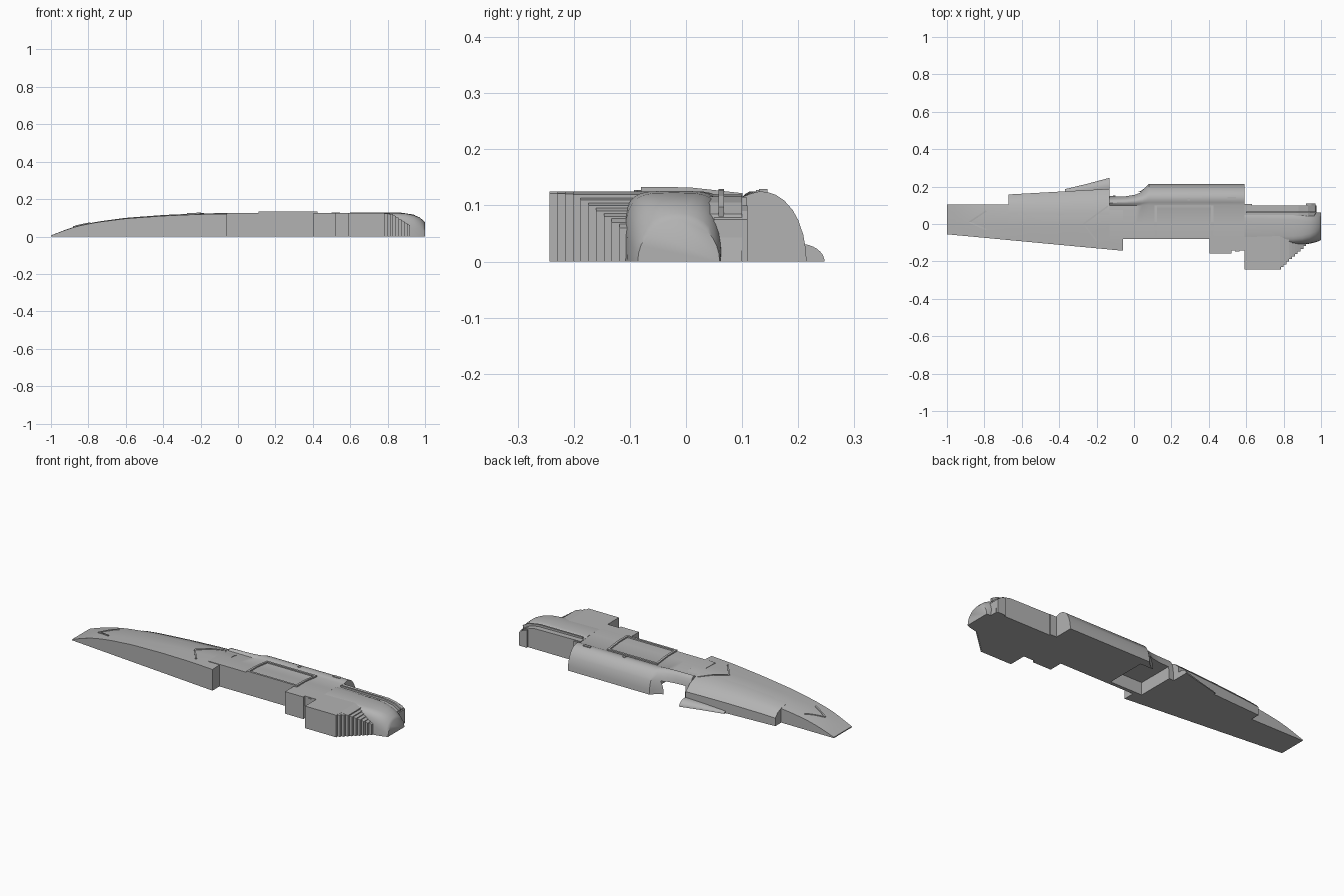
import bpy, bmesh, math
from mathutils import Vector

if "Cube" in bpy.data.objects:
    bpy.data.objects.remove(bpy.data.objects["Cube"])

grey = bpy.data.materials.new("plain_grey")
grey.use_nodes = True
grey.diffuse_color = (0.45, 0.45, 0.45, 1)
grey.node_tree.nodes["Principled BSDF"].inputs["Base Color"].default_value = (0.45, 0.45, 0.45, 1)


def interp(points, x):
    """Piecewise linear lookup."""
    for (x0, v0), (x1, v1) in zip(points, points[1:]):
        if x <= x1:
            return v0 + (v1 - v0) * max(0, (x - x0) / (x1 - x0))
    return points[-1][1]


TOP = [(-1, .006), (-.9, .045), (-.84, .062), (-.75, .08), (-.6, .1),
       (-.4, .115), (-.2, .124), (0, .125)]


def height(x):
    return interp(TOP, x)


def loft(name, rings, smooth=35):
    """Skin a list of closed rings and cap both ends."""
    bm = bmesh.new()
    rows = [[bm.verts.new(p) for p in r] for r in rings]
    n = len(rows[0])
    for a, b in zip(rows, rows[1:]):
        for i in range(n):
            j = (i + 1) % n
            bm.faces.new((a[i], a[j], b[j], b[i]))
    bm.faces.new(rows[0][::-1])
    bm.faces.new(rows[-1])
    bmesh.ops.recalc_face_normals(bm, faces=bm.faces)
    mesh = bpy.data.meshes.new(name)
    bm.to_mesh(mesh)
    bm.free()
    mesh.materials.append(grey)
    obj = bpy.data.objects.new(name, mesh)
    bpy.context.collection.objects.link(obj)
    if smooth:
        bpy.ops.object.select_all(action='DESELECT')
        obj.select_set(True)
        bpy.context.view_layer.objects.active = obj
        bpy.ops.object.shade_smooth_by_angle(angle=math.radians(smooth))
    return obj


def box(name, x, y, z):
    ring = lambda k: [(k, y[0], z[0]), (k, y[1], z[0]), (k, y[1], z[1]), (k, y[0], z[1])]
    return loft(name, [ring(x[0]), ring(x[1])], 0)


def side_prism(name, profile, y0, y1):
    """Extrude an xz outline along y."""
    return loft(name, [[(x, y, z) for x, z in profile] for y in (y0, y1)], 0)


def arch(x, y0, y1, top, power=2, n=16):
    """Half superellipse standing on the ground."""
    ring = []
    for i in range(n + 1):
        a = math.pi * i / n
        c, s = math.cos(a), math.sin(a)
        ring.append((x, (y0 + y1) / 2 - (y1 - y0) / 2 * math.copysign(abs(c) ** (2 / power), c),
                     top * abs(s) ** (2 / power)))
    return ring


# Wing panel with a tapering front edge
rings = []
for i in range(25):
    x = -1 + .94 * i / 24
    f = -.055 - .088 * (x + 1) / .94
    h = height(x)
    rings.append([(x, f, 0), (x, f, h * .96), (x, -.02, h), (x, .05, h), (x, .105, h * .88), (x, .105, 0)])
wing = loft("wing_panel", rings)

# Rear fairing along the wing root
rings = []
for i in range(13):
    x = -.67 + .54 * i / 12
    b = .158 + .03 * i / 12
    h = height(x)
    rings.append([(x, 0, 0), (x, 0, h * .98), (x, .05, h), (x, .105, h * .9),
                  (x, .105 + (b - .105) * .6, h * .75), (x, b, h * .5), (x, b, 0)])
fairing = loft("wing_root_fairing", rings)

# Flared pod tail beside the root
loft("flared_tail", [arch(-.37, .15, .186, .012), arch(-.25, .15, .215, .022),
                     arch(-.13, .155, .247, .032)])

# Central body with a rounded rear side that necks down behind the pod
POD = [(.1, .115), (.115, .121), (.13, .125), (.145, .124), (.16, .119), (.175, .109),
       (.19, .092), (.2, .074), (.209, .048), (.213, .025), (.215, 0)]
rings = []
for x, b in [(-.13, .15), (-.04, .155), (.01, .165), (.045, .182), (.065, .2), (.08, .215), (.59, .215)]:
    k = (b - .1) / .115
    rings.append([(x, -.08, 0), (x, -.08, .125), (x, 0, .126)] +
                 [(x, .1 + (y - .1) * k, z) for y, z in POD])
body = loft("central_body", rings)

# Open bay in the underside
bay = box("bay_cutter", (-.1, .1), (-.06, .17), (-.02, .07))
bay.hide_render = True
bay.hide_viewport = True
for part in (wing, fairing, body):
    m = part.modifiers.new("bay", 'BOOLEAN')
    m.operation = 'DIFFERENCE'
    m.object = bay
    m.solver = 'EXACT'

# Front step blocks
box("front_step_outer", (.405, .52), (-.158, 0), (0, .125))
box("front_step_inner", (.515, .59), (-.143, 0), (0, .125))
box("step_hatch", (.54, .565), (-.147, -.14), (.095, .12))

# Cheek block with a fluted, stepped leading edge
steps = 10
for i in range(steps):
    y0 = -.243 + .138 * i / steps
    x1 = .785 + .135 * i / (steps - 1)
    zt = interp([(.78, .122), (.83, .12), (.92, .06)], x1)
    prof = [(.59, 0), (.59, .125), (.78, .125), (x1, zt), (x1, 0)]
    side_prism(f"cheek_flute_{i + 1}", prof, y0, -.03)

# Rounded nose
loft("nose", [arch(.59, -.115, .075, .126, 5), arch(.85, -.112, .07, .126, 4.5),
              arch(.9, -.11, .067, .123, 4), arch(.94, -.105, .065, .115, 3.3),
              arch(.97, -.098, .063, .103, 2.7), arch(.99, -.091, .062, .086, 2.2),
              arch(1, -.086, .06, .075)], 50)
loft("nose_boss", [arch(.99, -.028, 0, .014), arch(1.0, -.028, 0, .014)])

# Rear side of the nose, with its rail and end post
side_prism("nose_side", [(.59, 0), (.59, .12), (.88, .116), (.93, .105), (.965, .085), (.975, 0)], 0, .1)
box("nose_side_lip", (.59, .63), (.09, .108), (0, .115))
side_prism("nose_post", [(.92, 0), (.92, .1), (.95, .09), (.97, .075), (.97, 0)], .05, .11)
side_prism("nose_rail", [(.6, .12), (.6, .129), (.87, .128), (.94, .117), (.975, .097), (.97, .08), (.9, .11)],
           .058, .068)


# Raised strips that follow the top skin
def strip(name, a, b, width=.008, lift=.004):
    a, b = Vector(a), Vector(b)
    side = Vector((-(b - a).y, (b - a).x)).normalized() * width / 2
    rings = []
    for i in range(5):
        p = a.lerp(b, i / 4)
        l, r = p + side, p - side
        z = height(p.x) * interp([(-.02, 1), (.05, 1), (.105, .88)], p.y) if p.x < -.06 else \
            interp([(0, .126), (.1, .115)], p.y)
        rings.append([(l.x, l.y, z - .005), (r.x, r.y, z - .005), (r.x, r.y, z + lift), (l.x, l.y, z + lift)])
    loft(name, rings, 0)


strip("tip_mark_front", (-.88, .01), (-.79, -.03))
strip("tip_mark_rear", (-.88, .01), (-.79, .07))
strip("wing_mark_front", (-.27, 0), (-.2, -.09))
strip("wing_mark_rear", (-.27, 0), (-.14, .095))

# Framed top hatch
for i, y in enumerate((-.074, .095)):
    strip(f"hatch_rail_{i + 1}", (.11, y), (.425, y), .012, .007)
for i, x in enumerate((.116, .419)):
    strip(f"hatch_end_{i + 1}", (x, -.08), (x, .1), .012, .007)

# Small fittings on the pod top
box("pod_fitting_small", (.285, .3), (.125, .14), (.11, .128))
box("pod_fitting_large", (.5, .545), (.13, .145), (.11, .129))
